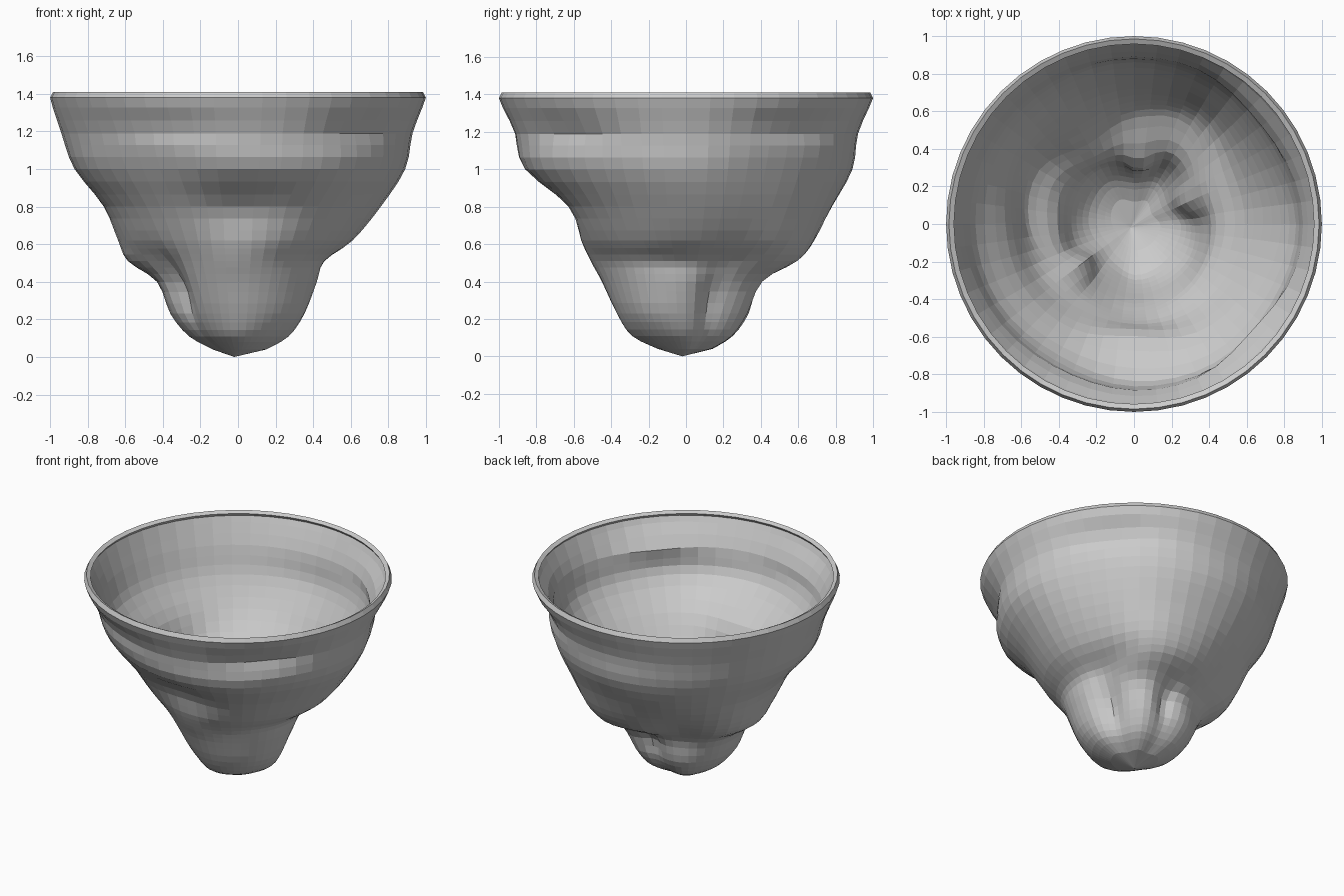
import bpy, bmesh, math

if "Cube" in bpy.data.objects:
    bpy.data.objects.remove(bpy.data.objects["Cube"])

# Radius of the wall at each height, one value per 30 degrees (from +x, counter-clockwise)
RINGS = [
    (0.04, [.15, .12, .15, .13, .16, .15, .13, .12, .13, .15, .15, .15]),
    (0.11, [.27, .23, .27, .24, .28, .27, .26, .24, .25, .29, .28, .27]),
    (0.23, [.35, .31, .36, .33, .37, .37, .36, .35, .34, .37, .37, .37]),
    (0.40, [.42, .40, .45, .41, .41, .45, .43, .43, .43, .45, .44, .43]),
    (0.51, [.46, .47, .62, .59, .51, .60, .58, .51, .49, .51, .49, .47]),
    (0.62, [.61, .62, .71, .68, .62, .68, .63, .60, .56, .56, .58, .59]),
    (0.80, [.76, .75, .79, .78, .77, .76, .71, .70, .67, .62, .69, .72]),
    (1.00, [.89, .85, .88, .89, .88, .88, .87, .86, .83, .86, .88, .87]),
    (1.19, [.93, .92, .93, .92, .93, .94, .94, .92, .92, .92, .92, .92]),
    (1.38, [1.0] * 12),
    (1.41, [.985] * 12),
]
# Local dents and swellings: angle, height, angular width, height width, amount
DENTS = [
    (85, .34, 11, .12, -.06), (22, .32, 12, .14, -.05), (218, .36, 10, .18, -.07),
    (42, 1.22, 22, .07, -.045), (318, 1.20, 18, .07, -.045), (245, 1.22, 22, .06, -.03),
]
SIDES = 48


def spline(a, b, c, d, t):
    return b + 0.5 * t * (c - a + t * (2*a - 5*b + 4*c - d + t * (3*(b - c) + d - a)))


def around(radii, angle):
    f = angle / math.tau * 12
    i = math.floor(f)
    return spline(*(radii[(i + k) % 12] for k in (-1, 0, 1, 2)), f - i)


def dent(angle, z):
    total = 0
    for a, h, wa, wh, amount in DENTS:
        da = (math.degrees(angle) - a + 180) % 360 - 180
        total += amount * math.exp(-(da / wa) ** 2 - ((z - h) / wh) ** 2)
    return total


# Dense list of levels: each pair of rings is subdivided
last = len(RINGS) - 1
levels = []
for i in range(last):
    steps = 1 if i == last - 1 else 3
    for s in range(steps):
        levels.append(([min(max(i + k, 0), last) for k in (-1, 0, 1, 2)], s / steps))
levels.append(([last] * 4, 0))

# Lumpy bowl wall with a pointed base
bm = bmesh.new()
tip = bm.verts.new((-0.02, -0.02, 0))
rows = []
for ids, t in levels:
    z = spline(*(RINGS[k][0] for k in ids), t)
    row = []
    for j in range(SIDES):
        a = math.tau * j / SIDES
        r = spline(*(around(RINGS[k][1], a) for k in ids), t) + dent(a, z)
        r = min(r, 1.0)
        row.append(bm.verts.new((r * math.cos(a), r * math.sin(a), z)))
    rows.append(row)
for j in range(SIDES):
    k = (j + 1) % SIDES
    bm.faces.new((tip, rows[0][k], rows[0][j]))
    for lo, hi in zip(rows, rows[1:]):
        bm.faces.new((lo[j], lo[k], hi[k], hi[j]))
mesh = bpy.data.meshes.new("bowl")
bm.to_mesh(mesh)
bm.free()
bowl = bpy.data.objects.new("bowl", mesh)
bpy.context.collection.objects.link(bowl)

# Wall thickness, kept inside the outer surface
shell = bowl.modifiers.new("wall_thickness", 'SOLIDIFY')
shell.thickness = 0.03
shell.offset = -1
